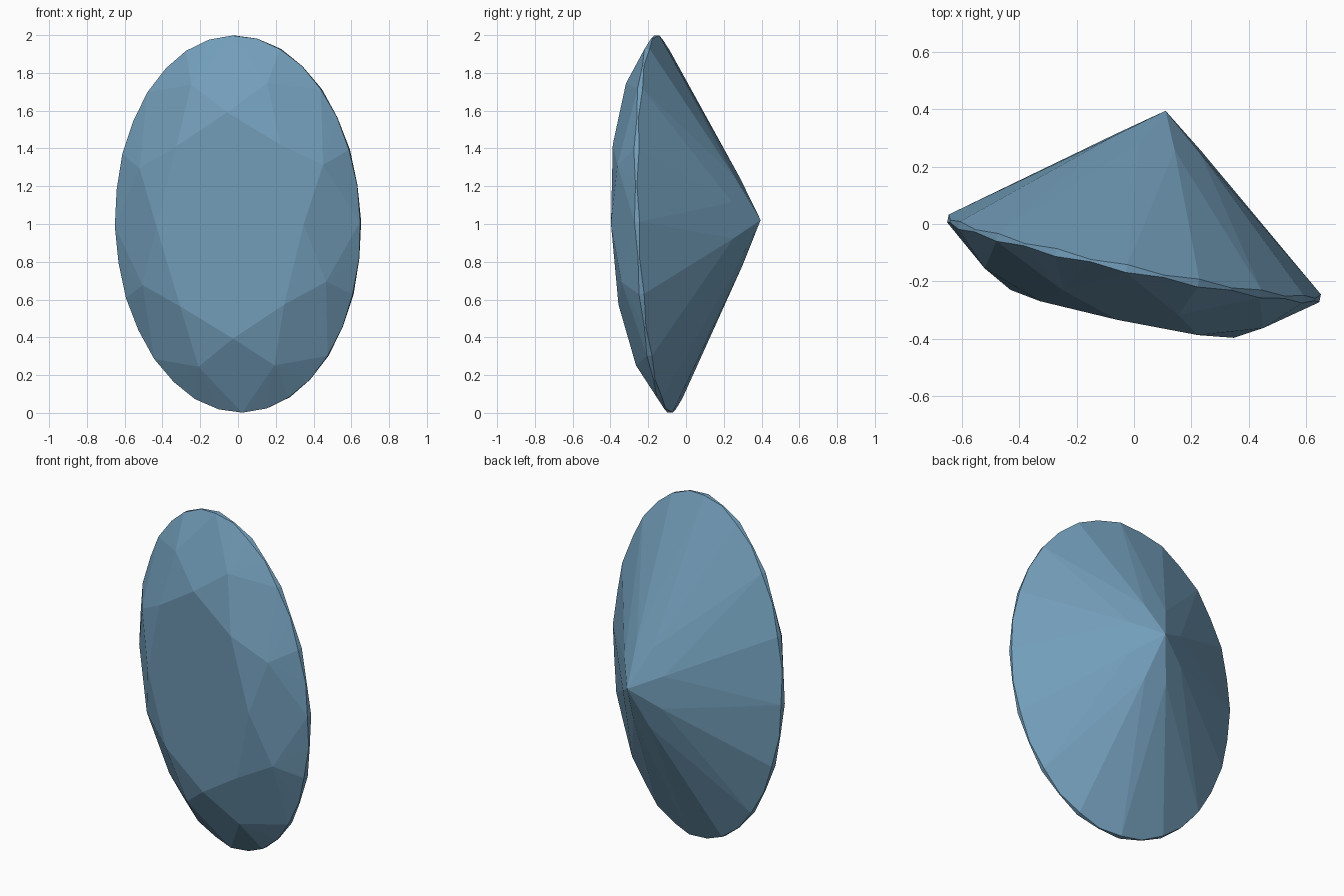
import bpy, bmesh, math
from mathutils import Vector

if "Cube" in bpy.data.objects:
    bpy.data.objects.remove(bpy.data.objects["Cube"])

HALF_W, HALF_H = 0.664, 0.999          # girdle ellipse half axes
CENTRE = Vector((0, -0.12, 1.0))       # centre of the girdle

# Tilted gem frame: depth axis points back to the culet
depth = Vector((0.209, 0.977, 0.04)).normalized()
up = Vector((-0.018, 0, 1))
up = (up - depth * up.dot(depth)).normalized()
side = depth.cross(up)

bm = bmesh.new()


def point(angle, scale, d):
    """Add a vertex on a scaled ellipse at depth d behind the girdle."""
    p = (CENTRE + side * (HALF_W * scale * math.cos(angle))
         + up * (HALF_H * scale * math.sin(angle)) + depth * d)
    bm.verts.new(p)


STEP = math.tau / 8
for i in range(8):
    a = i * STEP
    point(a, 0.60, -0.198)                 # table corners
    point(a + STEP / 2, 0.81, -0.131)      # crown kite corners
    point(a + STEP / 2, 0.25, 0.409)       # pavilion kite corners

# Scalloped girdle band, thinner at every second point
for i in range(32):
    t = 0.014 if i % 2 == 0 else 0.004
    for s in (-1, 1):
        point(i * math.tau / 32, 1.0, s * t)

# Culet tip
point(0, 0, 0.527)

# Facets are the convex skin of these points
bmesh.ops.convex_hull(bm, input=bm.verts[:])
bmesh.ops.dissolve_limit(bm, angle_limit=math.radians(1.0),
                         verts=bm.verts[:], edges=bm.edges[:])
bmesh.ops.recalc_face_normals(bm, faces=bm.faces[:])

mesh = bpy.data.meshes.new("oval_gem")
bm.to_mesh(mesh)
bm.free()
gem = bpy.data.objects.new("oval_gem", mesh)
bpy.context.collection.objects.link(gem)

# Blue stone
mat = bpy.data.materials.new("blue_stone")
mat.diffuse_color = (0.17, 0.34, 0.49, 1)
mat.use_nodes = True
mat.node_tree.nodes["Principled BSDF"].inputs["Base Color"].default_value = mat.diffuse_color
mesh.materials.append(mat)
